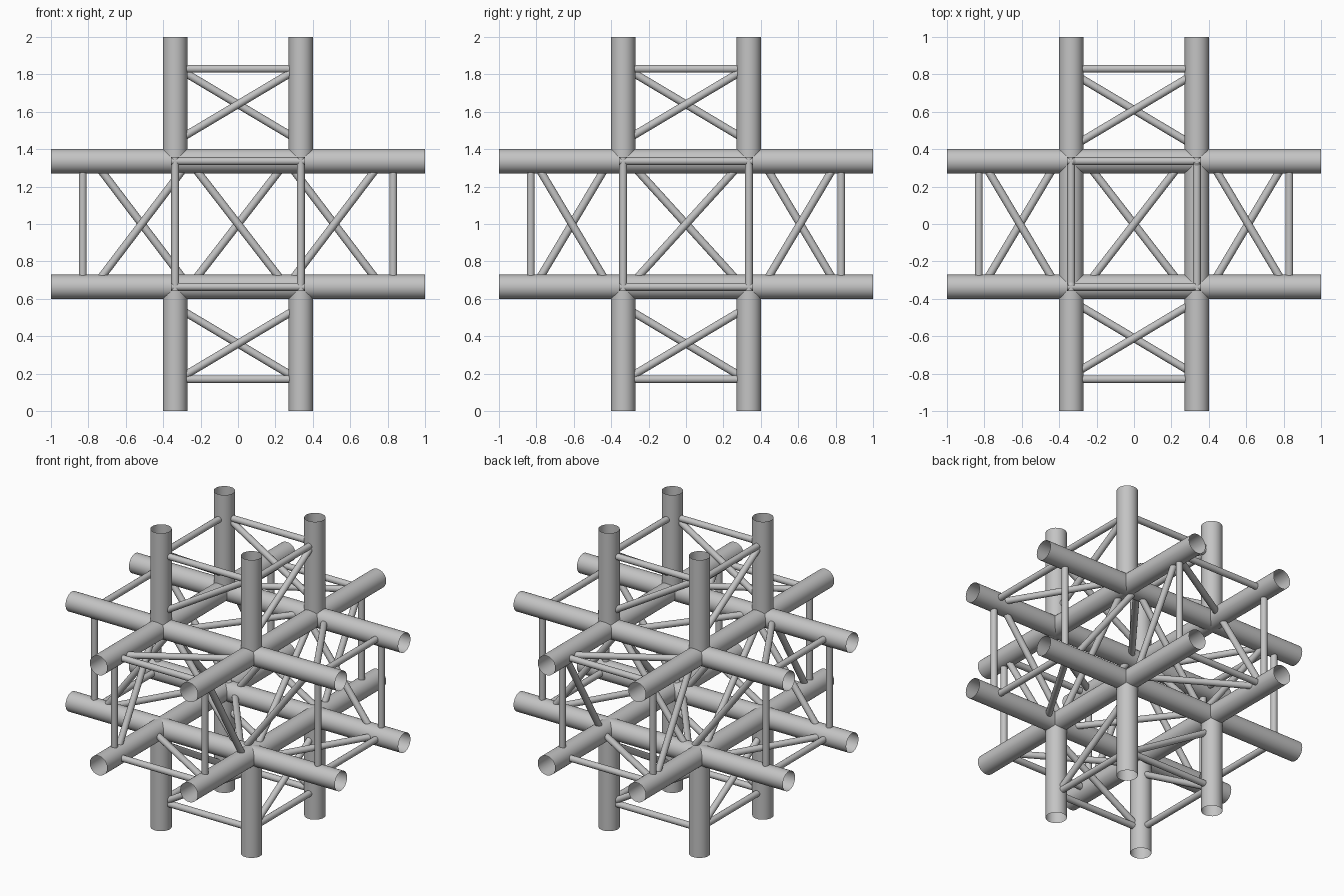
import bpy
import bmesh
from mathutils import Vector

cube = bpy.data.objects.get("Cube")
if cube:
    bpy.data.objects.remove(cube, do_unlink=True)

CENTRE = Vector((0, 0, 1))
H = 0.336          # offset of chord axes from the centre
CHORD_R, BRACE_R = 0.065, 0.021
X, Y, Z = 0, 1, 2

metal = bpy.data.materials.new("grey_metal")
metal.use_nodes = True
grey = (0.55, 0.55, 0.55, 1)
metal.diffuse_color = grey
metal.node_tree.nodes["Principled BSDF"].inputs["Base Color"].default_value = grey


def point(**coords):
    return Vector((coords["x"], coords["y"], coords["z"]))


def place(*pairs):
    """Point from (axis, value) pairs."""
    p = Vector((0, 0, 0))
    for axis, value in pairs:
        p[axis] = value
    return p


def tube(name, a, b, radius, sides):
    """Open-ended round tube from a to b, measured from the node centre."""
    direction = b - a
    bm = bmesh.new()
    bmesh.ops.create_cone(bm, cap_ends=False, segments=sides, radius1=radius,
                          radius2=radius, depth=direction.length)
    for face in bm.faces:
        face.smooth = True
    mesh = bpy.data.meshes.new(name)
    bm.to_mesh(mesh)
    bm.free()
    mesh.materials.append(metal)
    obj = bpy.data.objects.new(name, mesh)
    obj.rotation_mode = "QUATERNION"
    obj.rotation_quaternion = direction.to_track_quat("Z", "Y")
    obj.location = CENTRE + (a + b) / 2
    bpy.context.collection.objects.link(obj)


def chord(name, a, b):
    tube(name, a, b, CHORD_R, 32)


def brace(name, a, b):
    tube(name, a, b, BRACE_R, 16)


# Main chords: horizontal ones run through, uprights start at the node corners
for s in (-1, 1):
    for t in (-1, 1):
        chord("side_chord", place((X, -1), (Y, s * H), (Z, t * H)),
              place((X, 1), (Y, s * H), (Z, t * H)))
        chord("depth_chord", place((Y, -1), (X, s * H), (Z, t * H)),
              place((Y, 1), (X, s * H), (Z, t * H)))
        for up in (-1, 1):
            chord("upright_chord", place((X, s * H), (Y, t * H), (Z, up * H)),
                  place((X, s * H), (Y, t * H), (Z, up)))

# Each arm face: arm axis, face normal, inner and outer reach of the diagonal,
# lean direction, and whether the lean flips on the opposite arm
ARM_FACES = [
    (Z, Y, 0.44, 0.84, -1, True),
    (Z, X, 0.44, 0.84, 1, True),
    (Y, X, 0.41, 0.81, 1, False),
    (Y, Z, 0.41, 0.81, 1, True),
    (X, Y, 0.26, 0.77, -1, True),
    (X, Z, 0.41, 0.81, -1, True),
]
FRAME = 0.83
for arm, normal, inner, outer, lean, flips in ARM_FACES:
    across = 3 - arm - normal
    for s in (-1, 1):
        for side in (-1, 1):
            out = side * lean * (s if flips else 1) * H
            brace("arm_diagonal",
                  place((arm, s * inner), (normal, side * H), (across, -out)),
                  place((arm, s * outer), (normal, side * H), (across, out)))
            end = H + BRACE_R
            brace("arm_end_brace",
                  place((arm, s * FRAME), (normal, side * H), (across, -end)),
                  place((arm, s * FRAME), (normal, side * H), (across, end)))

# Diagonals across the six faces of the central cube
for side in (-1, 1):
    for name, normal, u, reach, v, lean in (("front_back_diagonal", Y, X, 0.26, Z, 1),
                                            ("left_right_diagonal", X, Y, 0.305, Z, 1),
                                            ("top_bottom_diagonal", Z, X, 0.26, Y, 1)):
        k = side * lean * reach
        brace(name, place((normal, side * H), (u, -k), (v, -H)),
              place((normal, side * H), (u, k), (v, H)))
